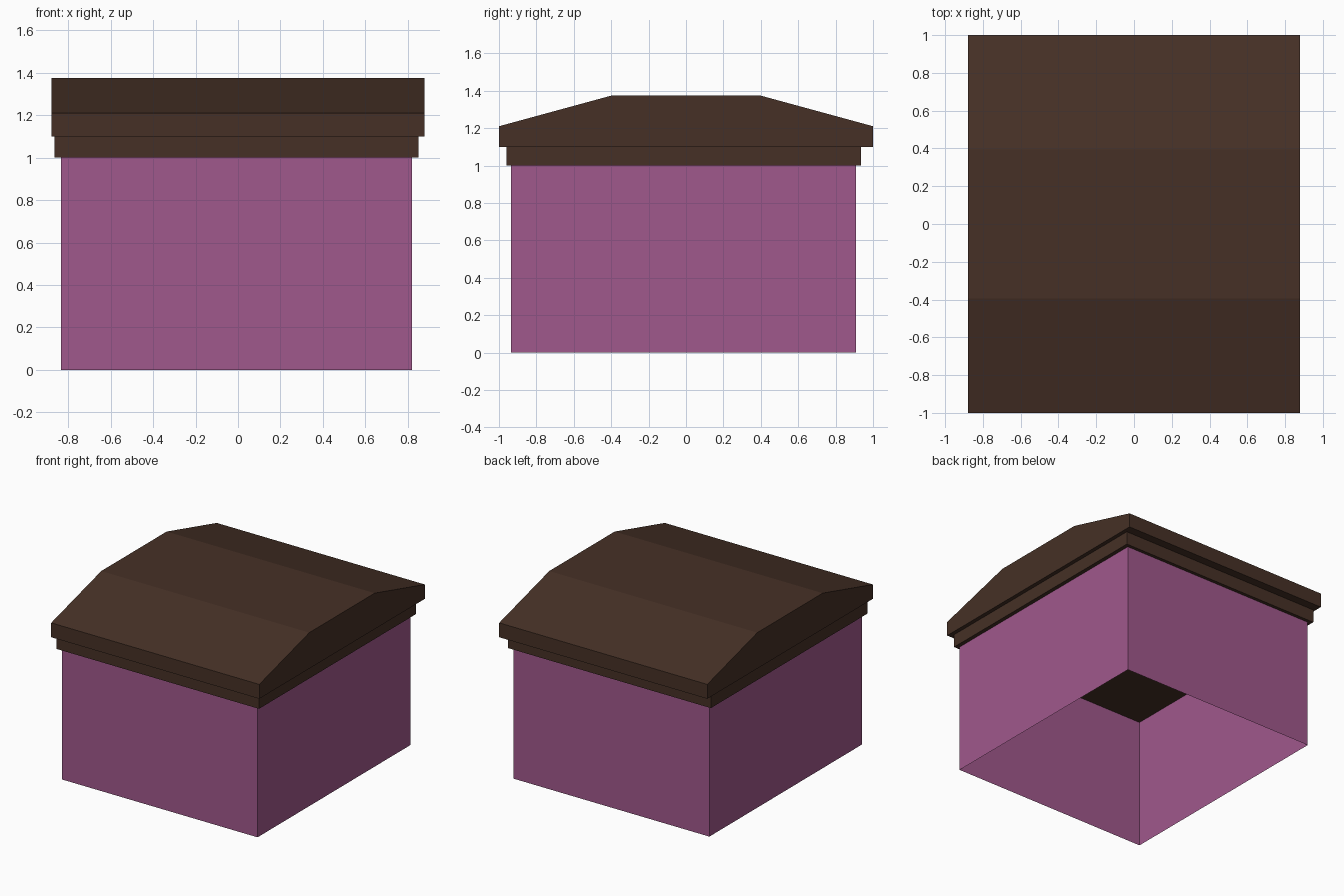
import bpy
import bmesh

default = bpy.data.objects.get("Cube")
if default:
    bpy.data.objects.remove(default, do_unlink=True)


def make_material(name, color):
    mat = bpy.data.materials.new(name)
    mat.use_nodes = True
    mat.diffuse_color = color
    mat.node_tree.nodes["Principled BSDF"].inputs["Base Color"].default_value = color
    return mat


def extrude_profile(name, profile, x_min, x_max, mat, open_ends=False):
    """Sweep a closed (y, z) profile along x; open_ends drops floor and ceiling."""
    bm = bmesh.new()
    base = bm.faces.new([bm.verts.new((x_min, y, z)) for y, z in profile])
    swept = bmesh.ops.extrude_face_region(bm, geom=[base], use_keep_orig=True)
    moved = [v for v in swept["geom"] if isinstance(v, bmesh.types.BMVert)]
    bmesh.ops.translate(bm, verts=moved, vec=(x_max - x_min, 0, 0))
    bmesh.ops.recalc_face_normals(bm, faces=bm.faces)
    if open_ends:
        level = [f for f in bm.faces if abs(f.normal.z) > 0.9]
        bmesh.ops.delete(bm, geom=level, context='FACES')
    mesh = bpy.data.meshes.new(name)
    bm.to_mesh(mesh)
    bm.free()
    mesh.materials.append(mat)
    obj = bpy.data.objects.new(name, mesh)
    bpy.context.collection.objects.link(obj)
    return obj


def rectangle(y_min, y_max, z_min, z_max):
    return [(y_min, z_min), (y_max, z_min), (y_max, z_max), (y_min, z_max)]


purple = make_material("plum wall", (0.352, 0.098, 0.262, 1))
brown = make_material("dark brown roof", (0.061, 0.030, 0.019, 1))

# Thin walls, open underneath
extrude_profile("walls", rectangle(-0.935, 0.91, 0, 1), -0.835, 0.82, purple, open_ends=True)

# Slab that closes the walls and forms the eaves band
extrude_profile("eaves_band", rectangle(-0.96, 0.935, 1, 1.1), -0.865, 0.85, brown)

# Overhanging roof with a flat crown and two slopes
half_roof = [(1, 1.1), (1, 1.21), (0.395, 1.375)]
roof = half_roof + [(-y, z) for y, z in reversed(half_roof)]
extrude_profile("roof", roof, -0.88, 0.88, brown)
